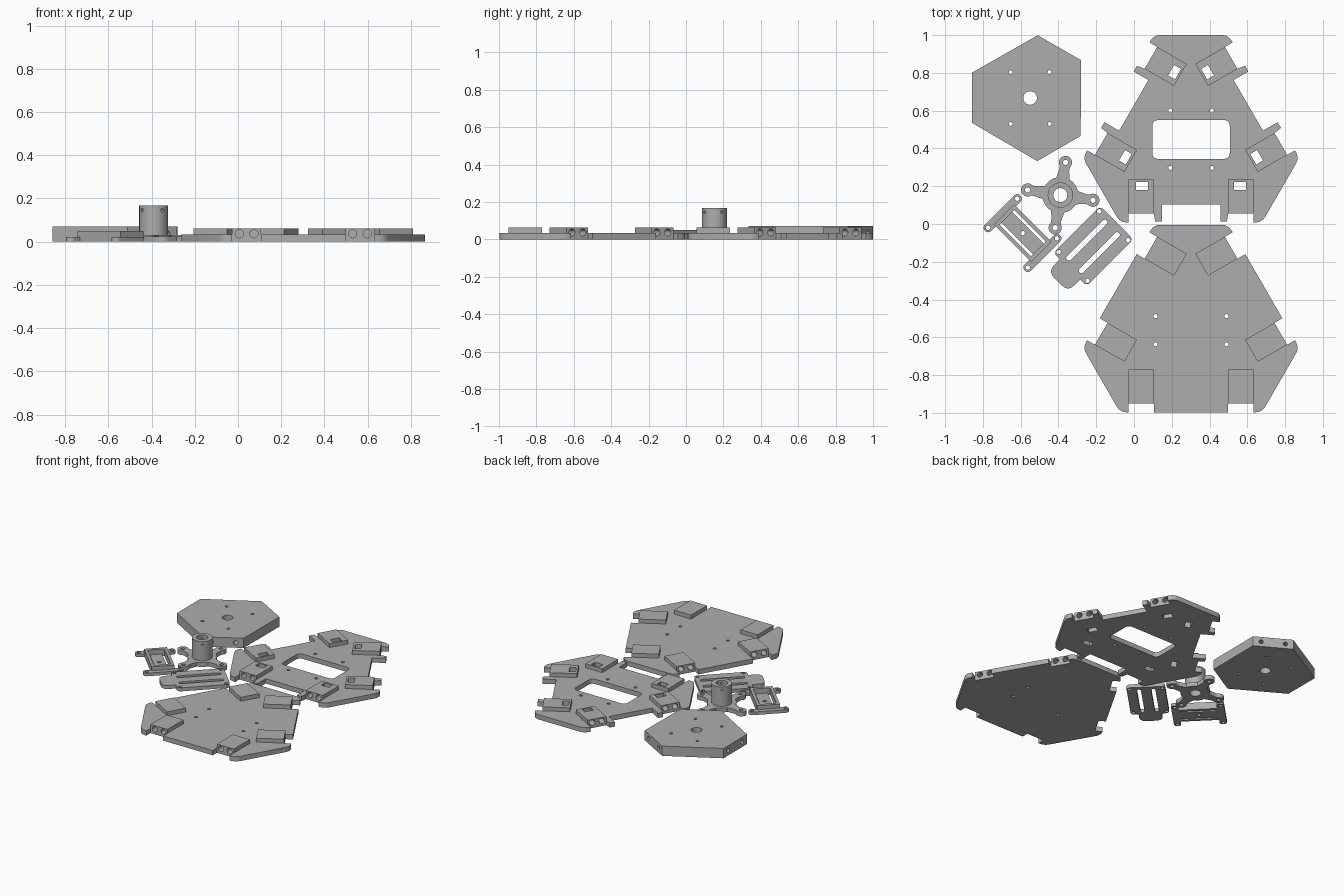
import bpy, bmesh, math
from mathutils import Matrix, Vector

cube = bpy.data.objects.get("Cube")
if cube:
    bpy.data.objects.remove(cube, do_unlink=True)

grey = bpy.data.materials.new("plain grey")
grey.use_nodes = True
colour = (0.42, 0.42, 0.42, 1)
grey.diffuse_color = colour
grey.node_tree.nodes["Principled BSDF"].inputs["Base Color"].default_value = colour


def rotated(pts, deg):
    m = Matrix.Rotation(math.radians(deg), 2)
    return [tuple(m @ Vector(p)) for p in pts]


def arc(x, y, r, a0, a1, n=8):
    return [(x + r * math.cos(math.radians(a0 + (a1 - a0) * i / n)),
             y + r * math.sin(math.radians(a0 + (a1 - a0) * i / n))) for i in range(n + 1)]


def circle(x, y, r, n=20):
    return arc(x, y, r, 0, 360, n)[:-1]


def rect(x0, x1, y0, y1):
    return [(x0, y0), (x1, y0), (x1, y1), (x0, y1)]


def round_rect(x0, x1, y0, y1, r):
    return (arc(x1 - r, y1 - r, r, 0, 90) + arc(x0 + r, y1 - r, r, 90, 180)
            + arc(x0 + r, y0 + r, r, 180, 270) + arc(x1 - r, y0 + r, r, 270, 360))


def link(name, mesh, loc=(0, 0), rot=0):
    ob = bpy.data.objects.new(name, mesh)
    bpy.context.collection.objects.link(ob)
    ob.location = (loc[0], loc[1], 0)
    ob.rotation_euler.z = math.radians(rot)
    return ob


def slab(name, loops, z0, z1, loc=(0, 0), rot=0):
    """Flat part: first loop is the outline, the others are openings."""
    curve = bpy.data.curves.new(name, "CURVE")
    curve.dimensions = "2D"
    curve.fill_mode = "BOTH"
    curve.extrude = (z1 - z0) / 2
    for pts in loops:
        spline = curve.splines.new("POLY")
        spline.points.add(len(pts) - 1)
        for p, (x, y) in zip(spline.points, pts):
            p.co = (x, y, 0, 1)
        spline.use_cyclic_u = True
    tmp = link(name + "_curve", curve)
    bpy.context.view_layer.update()
    mesh = bpy.data.meshes.new_from_object(tmp.evaluated_get(bpy.context.evaluated_depsgraph_get()))
    bpy.data.objects.remove(tmp)
    bm = bmesh.new()
    bm.from_mesh(mesh)
    bmesh.ops.remove_doubles(bm, verts=bm.verts, dist=1e-5)
    bmesh.ops.recalc_face_normals(bm, faces=bm.faces)
    bmesh.ops.translate(bm, verts=bm.verts, vec=(0, 0, (z0 + z1) / 2))
    bm.to_mesh(mesh)
    bm.free()
    mesh.materials.clear()
    mesh.materials.append(grey)
    return link(name, mesh, loc, rot)


def drill(ob, bores):
    """Horizontal bores in the part's own frame: (centre, direction angle, radius, length)."""
    bm = bmesh.new()
    for centre, deg, r, length in bores:
        m = (Matrix.Translation(centre) @ Matrix.Rotation(math.radians(deg), 4, "Z")
             @ Matrix.Rotation(math.pi / 2, 4, "Y"))
        bmesh.ops.create_cone(bm, cap_ends=True, segments=20, radius1=r, radius2=r,
                              depth=length, matrix=m)
    mesh = bpy.data.meshes.new("bore_cutter")
    bm.to_mesh(mesh)
    bm.free()
    cutter = link("bore_cutter", mesh)
    cutter.hide_render = True
    cutter.matrix_world = Matrix.Translation(ob.location) @ ob.rotation_euler.to_matrix().to_4x4()
    mod = ob.modifiers.new("bores", "BOOLEAN")
    mod.operation = "DIFFERENCE"
    mod.solver = "EXACT"
    mod.object = cutter
    bpy.context.view_layer.update()
    done = bpy.data.meshes.new_from_object(ob.evaluated_get(bpy.context.evaluated_depsgraph_get()))
    ob.modifiers.clear()
    ob.data = done
    bpy.data.objects.remove(cutter)


# Three-sided body plates with six leg pads each
PAD_IN, PAD_OUT, X0, X1, EDGE = -0.217, -0.397, 0.196, 0.33, -0.445


def body_plate(name, loc, tabbed, openings):
    if tabbed:
        half = [(0.155, -0.35), (0.155, -0.44), (0.19, -0.44), (0.196, -0.4)]
    else:
        half = [(X0, EDGE)]
    half += [(X0, PAD_IN), (X1, PAD_IN), (X1, EDGE), (0.342, EDGE), (0.363, -0.441),
             (0.381, -0.43), (0.393, -0.415)]
    third = [(-x, y) for x, y in reversed(half)] + half
    outline = [p for k in range(3) for p in rotated(third, 120 * k)]
    slab(name, [outline] + openings, 0, 0.034, loc)
    for k in range(3):
        for s in (-1, 1):
            loops = [rect(*sorted((s * X0, s * X1)), PAD_OUT, PAD_IN)]
            if tabbed:
                loops.append(rect(*sorted((s * 0.228, s * 0.292)), -0.272, -0.23))
            side = "left" if s > 0 else "right"
            pad = slab(f"{name}_pad_{k + 1}_{side}", loops, 0, 0.062, loc, 120 * k)
            drill(pad, [((s * x, PAD_OUT, 0.037), 90, 0.019, 0.2) for x in (0.228, 0.296)])


def four_holes(dx, y0, y1, r=0.011):
    return [circle(s * dx, y, r, 12) for s in (-1, 1) for y in (y0, y1)]


body_plate("upper_body_plate", (0.302, 0.453), True,
           [round_rect(-0.205, 0.205, -0.108, 0.097, 0.03)] + four_holes(0.11, 0.147, -0.156))
body_plate("lower_body_plate", (0.302, -0.552), False, four_holes(0.188, 0.064, -0.085))

# Thick six-sided hub plate with bores in its three short sides
corners = [(0.27, 0.2), (0.04, 0.332)]
hub = slab("hub_plate", [[p for k in range(3) for p in rotated(corners, 120 * k)],
                         circle(0, 0, 0.036, 28)] + four_holes(0.103, 0.137, -0.137, 0.0105),
           0, 0.07, (-0.55, 0.667))
bores = []
for deg in (60, 180, 300):
    for off in (-0.08, 0.08):
        x, y = rotated([(0.31, off)], deg)[0]
        bores.append(((x, y, 0.035), deg, 0.015, 0.12))
drill(hub, bores)

# Four-armed horn with a tall tube
arm = (arc(0, 0, 0.095, -45, -22, 4) + [(0.135, -0.026)] + arc(0.175, 0, 0.035, -130, 130, 16)
       + [(0.135, 0.026)] + arc(0, 0, 0.095, 22, 44, 4))
horn_at = (-0.39, 0.153)
slab("horn_base", [[p for k in range(4) for p in rotated(arm, 90 * k)], circle(0, 0, 0.037, 28)]
     + [rotated(circle(0.175, 0, 0.014, 14), 90 * k) for k in range(4)], 0, 0.03, horn_at, -9)
tube = slab("horn_tube", [circle(0, 0, 0.067, 36), circle(0, 0, 0.037, 28)], 0.03, 0.168, horn_at, -9)
drill(tube, [((0, 0, 0.145), deg, 0.008, 0.2) for deg in (45, 135)])

# Slotted cover with a rounded tongue, lying diagonally
cover = ([(0.175, -0.1), (0.175, 0.1)] + arc(0.15, 0.1, 0.025, 0, 90, 4) + [(-0.15, 0.125)]
         + arc(-0.15, 0.1, 0.025, 90, 180, 4) + [(-0.175, 0.075)]
         + arc(-0.225, 0.035, 0.04, 90, 180, 5) + arc(-0.225, -0.035, 0.04, 180, 270, 5)
         + [(-0.175, -0.075)] + arc(-0.15, -0.1, 0.025, 180, 270, 4) + arc(0.15, -0.1, 0.025, 270, 360, 4))
slots = [round_rect(-0.15, 0.145, s * 0.047 - 0.014, s * 0.047 + 0.014, 0.013) for s in (-1, 1)]
holes = [circle(u, v, 0.012, 14) for u in (-0.152, 0.152) for v in (-0.108, 0.108)]
slab("slotted_cover", [cover] + slots + holes, 0, 0.025, (-0.215, -0.117), 45)

# Open motor bracket, lying diagonally
BR, TURN = (-0.59, -0.048), -45
for s, end in ((-1, "rear"), (1, "front")):
    ends = round_rect(*sorted((s * 0.125, s * 0.172)), -0.132, 0.132, 0.022)
    slab(f"bracket_{end}_flange", [ends] + [circle(s * 0.149, v, 0.012, 14) for v in (-0.109, 0.109)],
         0, 0.022, BR, TURN)
    slab(f"bracket_{end}_wall", [rect(*sorted((s * 0.118, s * 0.14)), -0.075, 0.075)], 0, 0.05, BR, TURN)
    slab(f"bracket_{end}_rail", [rect(-0.118, 0.118, *sorted((s * 0.055, s * 0.075)))], 0, 0.05, BR, TURN)
slab("bracket_floor", [rect(-0.118, 0.118, -0.04, 0.04), circle(0, 0, 0.012, 14)], 0, 0.014, BR, TURN)

# Smooth the round walls, keep the edges crisp
for ob in bpy.context.view_layer.objects:
    ob.select_set(ob.type == "MESH" and grey.name in ob.data.materials)
    if ob.select_get():
        bpy.context.view_layer.objects.active = ob
bpy.ops.object.shade_smooth_by_angle(angle=math.radians(30))
